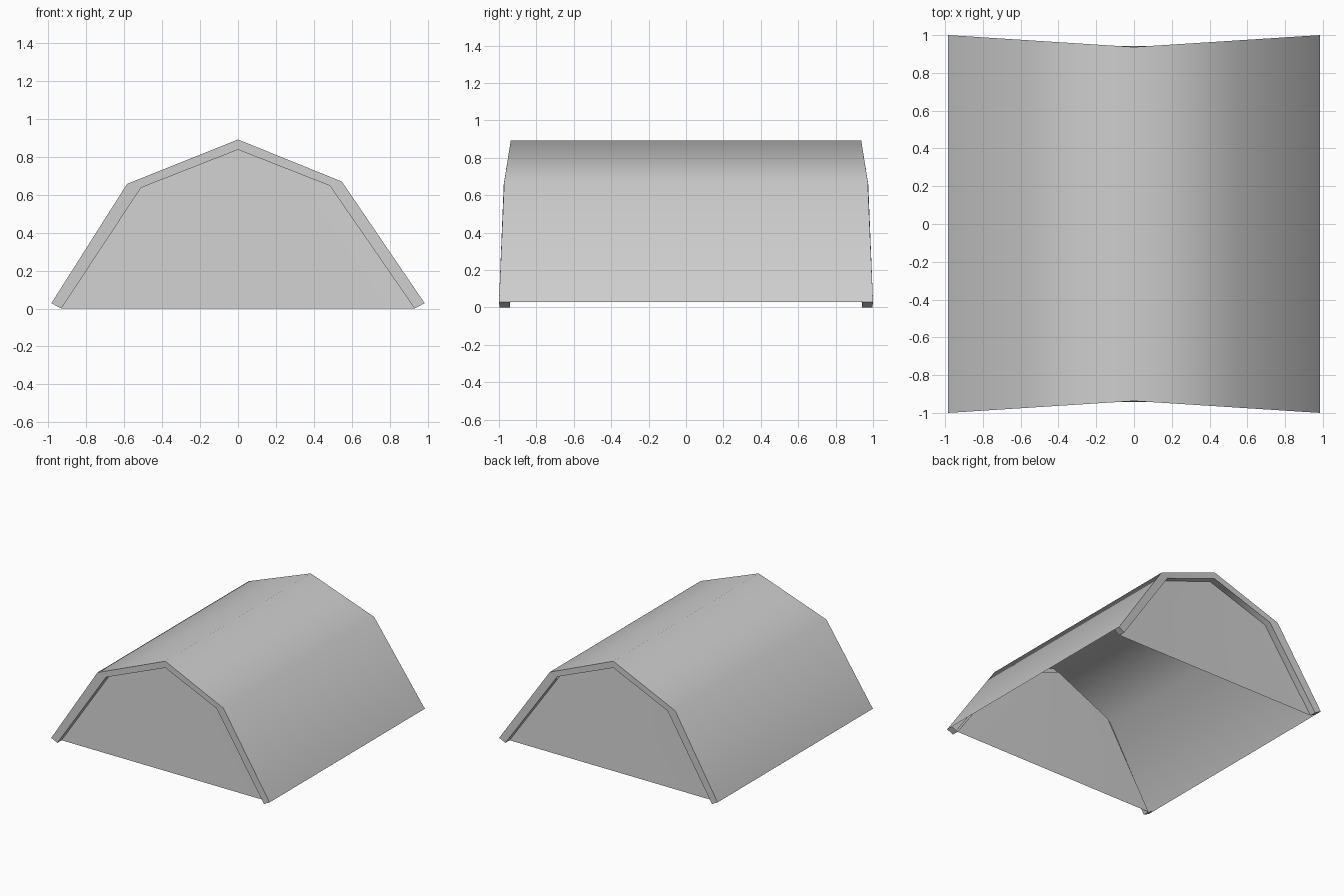
import bpy
import math

cube = bpy.data.objects.get("Cube")
if cube:
    bpy.data.objects.remove(cube, do_unlink=True)

# One plain grey for the whole shelter
grey = bpy.data.materials.new("plain_grey")
grey.use_nodes = True
COLOUR = (0.62, 0.62, 0.62, 1)
grey.diffuse_color = COLOUR
bsdf = next(n for n in grey.node_tree.nodes if n.type == 'BSDF_PRINCIPLED')
bsdf.inputs["Base Color"].default_value = COLOUR
bsdf.inputs["Roughness"].default_value = 0.8

# Cross-section (x, z) from the -x eave over the ridge to the +x eave
OUTER = [(-0.985, 0.028), (-0.585, 0.658), (0, 0.892), (0.548, 0.67), (0.985, 0.028)]
INNER = [(-0.932, 0), (-0.512, 0.637), (0, 0.838), (0.484, 0.648), (0.932, 0)]
RECESS = 0.055


def end_y(x):
    """Distance of the raked end from the middle: eaves project past the ridge."""
    return 0.937 + 0.063 * abs(x) / 0.985


def row(profile, side, inset=0.0):
    return [(x, side * (end_y(x) - inset), z) for x, z in profile]


def make(name, verts, faces, flip=False):
    if flip:
        faces = [f[::-1] for f in faces]
    mesh = bpy.data.meshes.new(name)
    mesh.from_pydata(verts, [], faces)
    mesh.materials.append(grey)
    obj = bpy.data.objects.new(name, mesh)
    bpy.context.collection.objects.link(obj)
    bpy.ops.object.select_all(action='DESELECT')
    obj.select_set(True)
    bpy.context.view_layer.objects.active = obj
    bpy.ops.object.shade_smooth_by_angle(angle=math.radians(60))
    return obj


def strip(a, b, n):
    """Quads joining two point rows that start at indices a and b."""
    return [(a + i, a + i + 1, b + i + 1, b + i) for i in range(n - 1)]


n = len(OUTER)

# Thin folded roof sheet, open underneath
make("roof", row(OUTER, -1) + row(OUTER, 1), strip(0, n, n))

for name, side in (("front", -1), ("back", 1)):
    # Rim: raked end face, recessed inner lip and the two feet
    verts = row(OUTER, side) + row(INNER, side) + row(INNER, side, RECESS) + row(OUTER, side, RECESS)
    faces = strip(n, 0, n) + strip(2 * n, n, n)
    faces.append((0, 3 * n, 2 * n, n))
    faces.append((2 * n - 1, 3 * n - 1, 4 * n - 1, n - 1))
    make(name + "_rim", verts, faces, flip=side > 0)

    # Gable wall set back inside the rim, in two halves meeting below the ridge
    wall = row(INNER, side, RECESS)
    wall.append((0, wall[0][1], 0))
    make(name + "_gable_wall", wall, [(2, 1, 0, n), (n, 4, 3, 2)], flip=side > 0)
